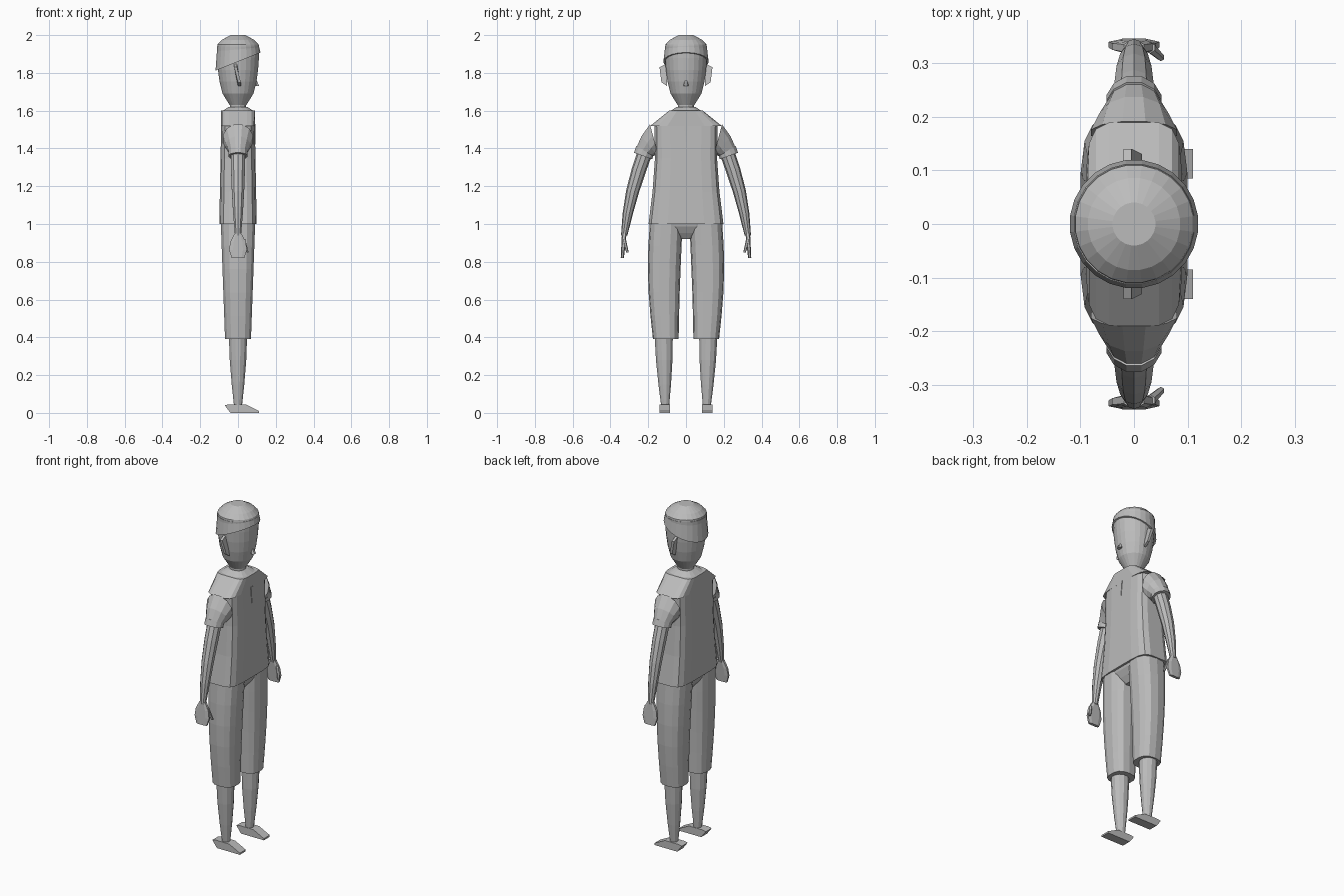
import bpy
import bmesh
from math import sin, cos, tau, tan, radians, copysign
from mathutils import Vector

default_cube = bpy.data.objects.get("Cube")
if default_cube:
    bpy.data.objects.remove(default_cube, do_unlink=True)

shade = 0.5
grey = bpy.data.materials.new("plain grey")
grey.use_nodes = True
grey.diffuse_color = (shade, shade, shade, 1)
shader = grey.node_tree.nodes["Principled BSDF"]
shader.inputs["Base Color"].default_value = grey.diffuse_color


def finish(name, bm, pair):
    """Turn a bmesh into an object, mirrored across y when it is one of a pair."""
    bmesh.ops.recalc_face_normals(bm, faces=bm.faces)
    mesh = bpy.data.meshes.new(name)
    bm.to_mesh(mesh)
    bm.free()
    mesh.materials.append(grey)
    part = bpy.data.objects.new(name, mesh)
    bpy.context.collection.objects.link(part)
    if pair:
        mirror = part.modifiers.new("mirror", 'MIRROR')
        mirror.use_axis = (False, True, False)
    return part


def skin(bm, loops):
    """Join neighbouring loops with quads and cap both ends."""
    for low, high in zip(loops, loops[1:]):
        for k in range(len(low)):
            bm.faces.new((low[k - 1], low[k], high[k], high[k - 1]))
    bm.faces.new(loops[0])
    bm.faces.new(loops[-1])


def tube(name, start, end, size, steps=1, sides=12, boxy=2, bow=0, tilt=(0, 0), pair=False):
    """Sweep a rounded section; size gives its half width and depth along the way."""
    bm = bmesh.new()
    start, end = Vector(start), Vector(end)
    loops = []
    for step in range(steps + 1):
        t = step / steps
        centre = start.lerp(end, t)
        centre.y += bow * sin(t * tau / 2)
        half_x, half_y = size(t)
        lean = radians(tilt[0] + (tilt[1] - tilt[0]) * t)
        loop = []
        for k in range(sides):
            angle = tau * (k + 0.5) / sides
            c, s = cos(angle), sin(angle)
            across = half_x * copysign(abs(c) ** (2 / boxy), c)
            along = half_y * copysign(abs(s) ** (2 / boxy), s)
            offset = Vector((across, along * cos(lean), along * sin(lean)))
            loop.append(bm.verts.new(centre + offset))
        loops.append(loop)
    skin(bm, loops)
    return finish(name, bm, pair)


def plate(name, outline, push, pair=False):
    """Extrude a closed outline by a vector."""
    bm = bmesh.new()
    near = [bm.verts.new(point) for point in outline]
    far = [bm.verts.new(vert.co + Vector(push)) for vert in near]
    skin(bm, [near, far])
    return finish(name, bm, pair)


def round_size(rule):
    """Make a circular section from a radius rule."""
    return lambda t: (rule(t), rule(t))


# Head and neck
tube("neck", (0, 0, 1.58), (0, 0, 1.65), round_size(lambda t: 0.045))
tube("head", (0, 0, 1.63), (0, 0, 1.94),
     round_size(lambda t: 0.045 + 0.068 * sin(1.57 * t ** 0.6)), steps=5, sides=24)
tube("nose", (0.09, 0, 1.77), (0.1, 0, 1.73),
     round_size(lambda t: 0.005 + 0.01 * t), sides=6)
ear_outline = [(0, 0.1, 1.73), (0, 0.13, 1.75), (-0.02, 0.14, 1.83), (-0.02, 0.1, 1.85)]
plate("ears", ear_outline, (0.015, 0, 0), pair=True)

# Hair, with its lower edge rising to the forehead
hair_base = 1.86
hair = tube("hair", (0, 0, hair_base), (0, 0, 1.95),
            round_size(lambda t: 0.12 - 0.01 * t), sides=24)
for vert in hair.data.vertices:
    if vert.co.z < hair_base + 0.01:
        vert.co.z += 0.4 * vert.co.x
tube("hair_crown", (0, 0, 1.95), (0, 0, 2),
     round_size(lambda t: 0.04 + 0.07 * (1 - t) ** 0.6), steps=2, sides=24)

# Shirt, sloping shoulders and collar
tube("shirt", (0, 0, 1), (0, 0, 1.52),
     lambda t: (0.1 - 0.01 * t, 0.2 - 0.035 * sin(2 * t)), steps=3, sides=16, boxy=4.5)
tube("shoulders", (0, 0, 1.52), (0, 0, 1.6),
     lambda t: (0.09, 0.19 - 0.1 * t), sides=16, boxy=5)
tube("collar", (0, 0, 1.6), (0, 0, 1.62),
     lambda t: (0.08 - 0.03 * t, 0.08 - 0.03 * t), sides=16, boxy=3)
plate("neckline_slit", [(0.087, -0.01, 1.53), (0.087, 0.01, 1.53), (0.087, 0, 1.42)],
      (0.006, 0, 0))

# Sleeves and cuffs
tube("sleeves", (0, 0.17, 1.45), (0, 0.22, 1.38),
     round_size(lambda t: 0.083 - 0.033 * t), steps=2, tilt=(75, 25), pair=True)
tube("cuffs", (0, 0.217, 1.39), (0, 0.227, 1.36),
     round_size(lambda t: 0.053), tilt=(25, 20), pair=True)

# Arms, hands and thumbs
tube("arms", (0, 0.21, 1.4), (0, 0.327, 0.94),
     round_size(lambda t: 0.04 - 0.023 * t * t), steps=4, sides=10,
     bow=0.015, tilt=(20, 0), pair=True)
tube("hands", (0, 0.327, 0.95), (0, 0.337, 0.82),
     lambda t: (0.02 + 0.03 * sin(2.6 * t), 0.013 - 0.004 * t),
     steps=3, sides=8, boxy=3, pair=True)
tube("thumbs", (0.03, 0.328, 0.92), (0.05, 0.31, 0.85),
     round_size(lambda t: 0.01 - 0.003 * t), sides=6, pair=True)

# Trousers
tube("hips", (0, 0, 0.92), (0, 0, 1.02),
     lambda t: (0.04 + 0.053 * sin(1.5 * t), 0.04 + 0.15 * sin(1.5 * t)),
     steps=3, sides=16, boxy=2.8)
tube("trouser_legs", (0, 0.107, 0.39), (0, 0.105, 1.01),
     lambda t: (0.07 + 0.023 * t, 0.068 + 0.02 * sin(2 * t)),
     steps=5, sides=14, boxy=2.6, bow=0.01, pair=True)

# Shins and wedge feet
tube("shins", (0, 0.11, 0.02), (0, 0.118, 0.41),
     round_size(lambda t: 0.02 + 0.03 * sin(1.5 * t)), steps=3, pair=True)
inner = 0.085
foot_outline = [(-0.07, inner, 0.04), (-0.04, inner, 0), (0.11, inner, 0),
                (0.11, inner, 0.01), (0.04, inner, 0.045), (-0.05, inner, 0.045)]
plate("feet", foot_outline, (0, 0.055, 0), pair=True)
